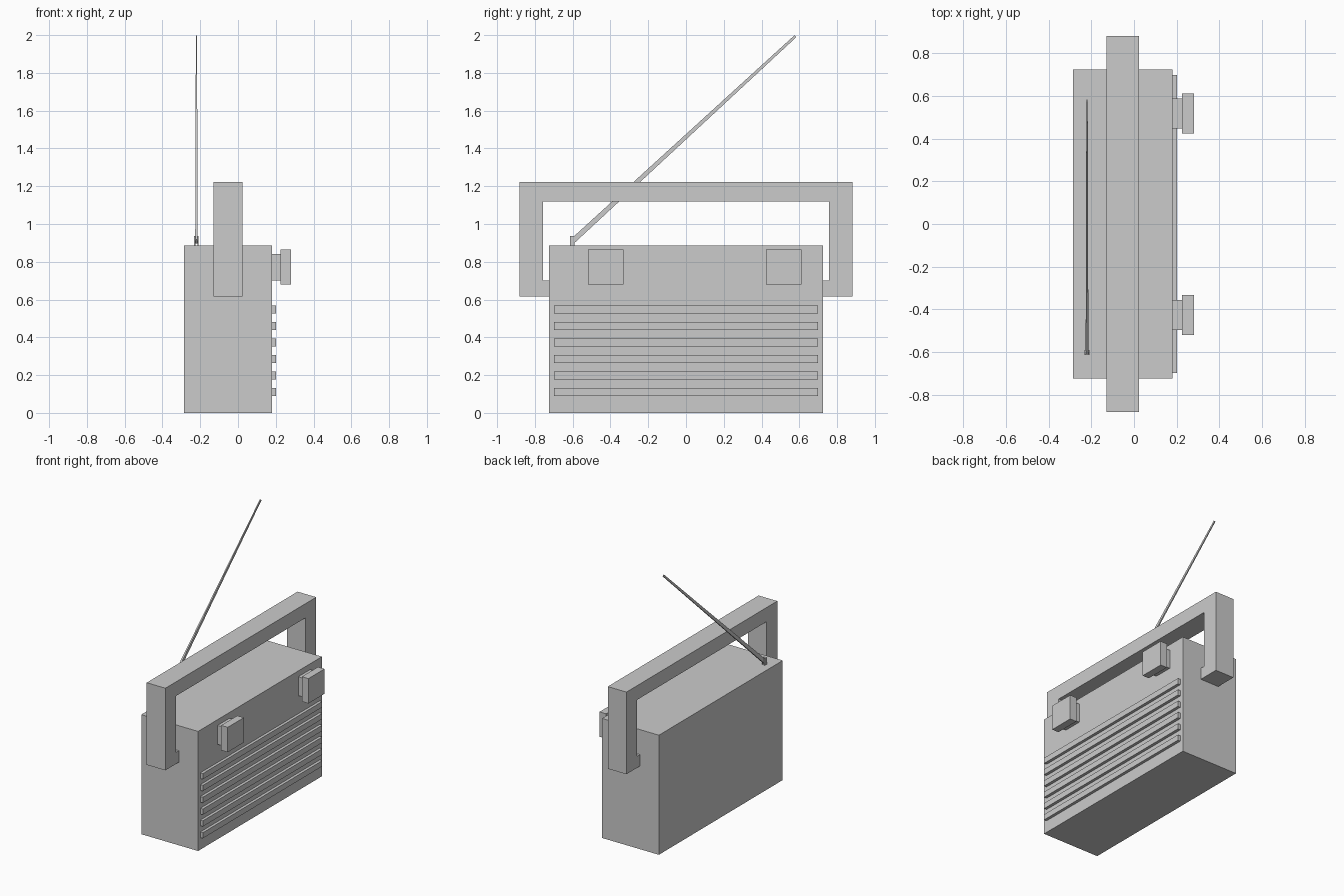
import bpy
import bmesh
from mathutils import Vector

if "Cube" in bpy.data.objects:
    bpy.data.objects.remove(bpy.data.objects["Cube"])


def make(name, verts, faces):
    mesh = bpy.data.meshes.new(name)
    mesh.from_pydata(verts, [], faces)
    bm = bmesh.new()
    bm.from_mesh(mesh)
    bmesh.ops.recalc_face_normals(bm, faces=bm.faces)
    bm.to_mesh(mesh)
    bm.free()
    obj = bpy.data.objects.new(name, mesh)
    bpy.context.collection.objects.link(obj)
    return obj


def loft(name, start, end):
    """Join two matching outlines into a closed solid."""
    n = len(start)
    sides = [(i, (i + 1) % n, n + (i + 1) % n, n + i) for i in range(n)]
    return make(name, start + end, [tuple(range(n)), tuple(range(n, 2 * n))] + sides)


def prism(name, outline, x0, x1):
    """Extrude a (y, z) outline along x."""
    return loft(name, [(x0, y, z) for y, z in outline], [(x1, y, z) for y, z in outline])


def box(name, x, y, z):
    return prism(name, [(y[0], z[0]), (y[1], z[0]), (y[1], z[1]), (y[0], z[1])], *x)


# Radio case
box("case", (-0.285, 0.18), (-0.724, 0.724), (0, 0.885))

# Carrying handle: an arch with feet turned in to the case sides
half = [(0.722, 0.615), (0.882, 0.615), (0.882, 1.223), (-0.882, 1.223), (-0.882, 0.615),
        (-0.722, 0.615), (-0.722, 0.70), (-0.758, 0.70), (-0.758, 1.118), (0.758, 1.118),
        (0.758, 0.70), (0.722, 0.70)]
prism("handle", half, -0.13, 0.023)

# Speaker slats
for i in range(6):
    z = 0.11 + 0.0875 * i
    box(f"speaker_slat_{i + 1}", (0.178, 0.201), (-0.698, 0.698), (z - 0.021, z + 0.021))

# Tuning and volume knobs on short stems
for name, y in (("volume", -0.426), ("tuning", 0.518)):
    z = 0.772
    box(f"{name}_stem", (0.178, 0.228), (y - 0.07, y + 0.07), (z - 0.07, z + 0.07))
    box(f"{name}_knob", (0.226, 0.28), (y - 0.094, y + 0.094), (z - 0.092, z + 0.092))

# Aerial bracket: two small plates either side of the rod
for side, s in (("back", -1), ("front", 1)):
    xs = sorted((-0.22 + s * 0.006, -0.22 + s * 0.012))
    box(f"aerial_bracket_{side}", xs, (-0.614, -0.59), (0.88, 0.936))

# Tapered aerial rod leaning across the top
base, tip = Vector((-0.22, -0.602, 0.908)), Vector((-0.22, 0.579, 1.994))
axis = (tip - base).normalized()
across = axis.cross(Vector((1, 0, 0)))


def ring(c, w, t):
    return [tuple(c + Vector((1, 0, 0)) * a * w / 2 + across * b * t / 2)
            for a, b in ((-1, -1), (1, -1), (1, 1), (-1, 1))]


loft("aerial_rod", ring(base, 0.013, 0.028), ring(tip, 0.006, 0.014))
